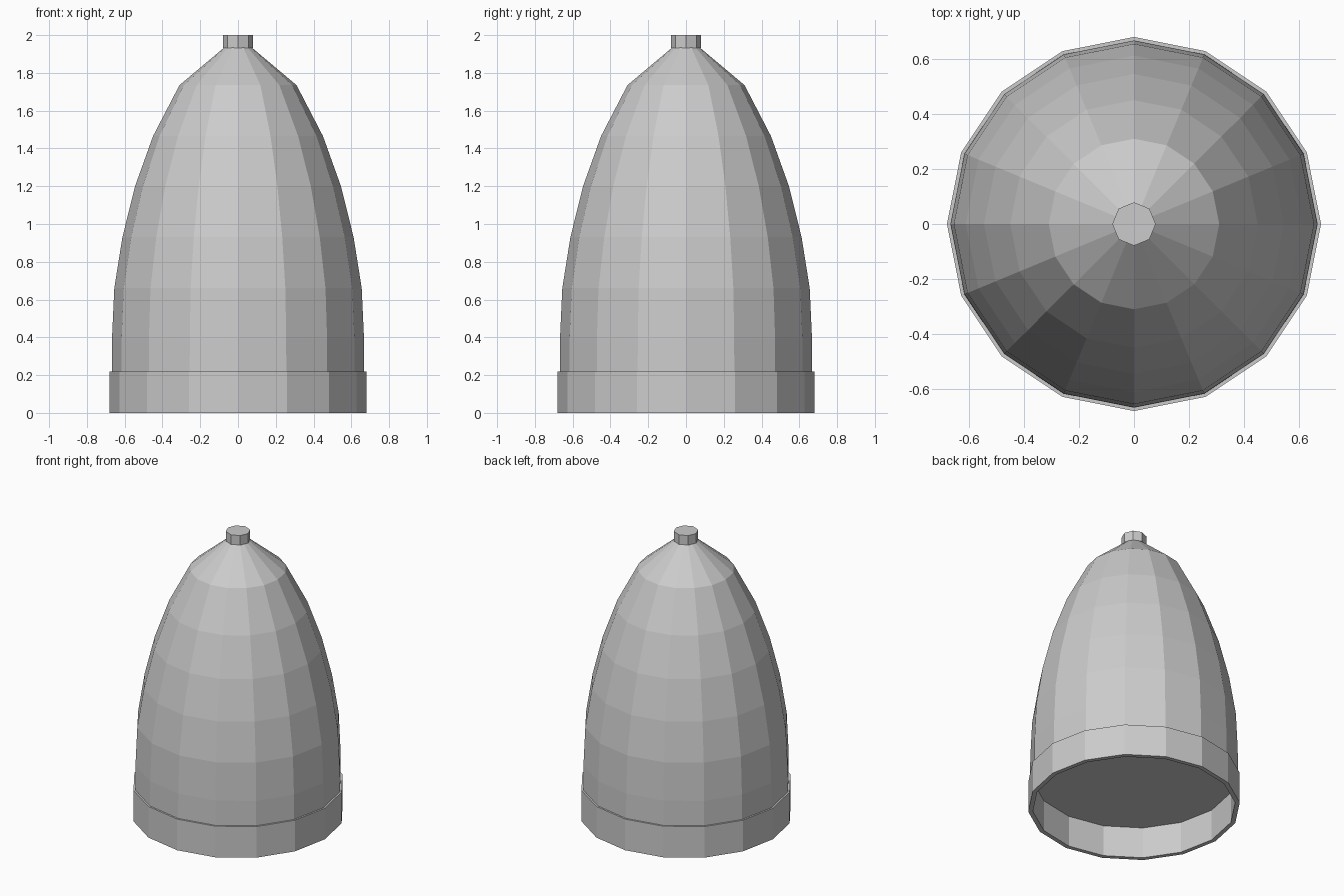
import bpy
import bmesh
import math

if "Cube" in bpy.data.objects:
    bpy.data.objects.remove(bpy.data.objects["Cube"])

grey = bpy.data.materials.new("light grey")
grey.diffuse_color = (0.6, 0.6, 0.6, 1.0)
grey.use_nodes = True
grey.node_tree.nodes["Principled BSDF"].inputs["Base Color"].default_value = grey.diffuse_color


def lathe(name, profile, sides, closed=False):
    """Spin (radius, height) points around z; open profiles get end caps."""
    bm = bmesh.new()
    rings = []
    for r, z in profile:
        rings.append([bm.verts.new((r * math.cos(2 * math.pi * i / sides),
                                    r * math.sin(2 * math.pi * i / sides), z))
                      for i in range(sides)])
    pairs = list(zip(rings, rings[1:]))
    if closed:
        pairs.append((rings[-1], rings[0]))
    else:
        bm.faces.new(rings[0][::-1])
        bm.faces.new(rings[-1])
    for low, high in pairs:
        for i in range(sides):
            j = (i + 1) % sides
            bm.faces.new((low[i], low[j], high[j], high[i]))
    bmesh.ops.recalc_face_normals(bm, faces=bm.faces)
    mesh = bpy.data.meshes.new(name)
    bm.to_mesh(mesh)
    bm.free()
    mesh.materials.append(grey)
    obj = bpy.data.objects.new(name, mesh)
    bpy.context.collection.objects.link(obj)
    return obj


# Hollow collar around the base
lathe("base_collar", [(0.68, 0), (0.68, 0.22), (0.65, 0.22), (0.65, 0)],
      16, closed=True)

# Faceted dome with a flat underside
lathe("dome", [(0.668, 0.22), (0.667, 0.395), (0.655, 0.66), (0.612, 0.93),
               (0.545, 1.2), (0.45, 1.465), (0.31, 1.735), (0.072, 1.935)], 16)

# Small octagonal tip
lathe("tip", [(0.079, 1.932), (0.079, 2.0)], 8)
